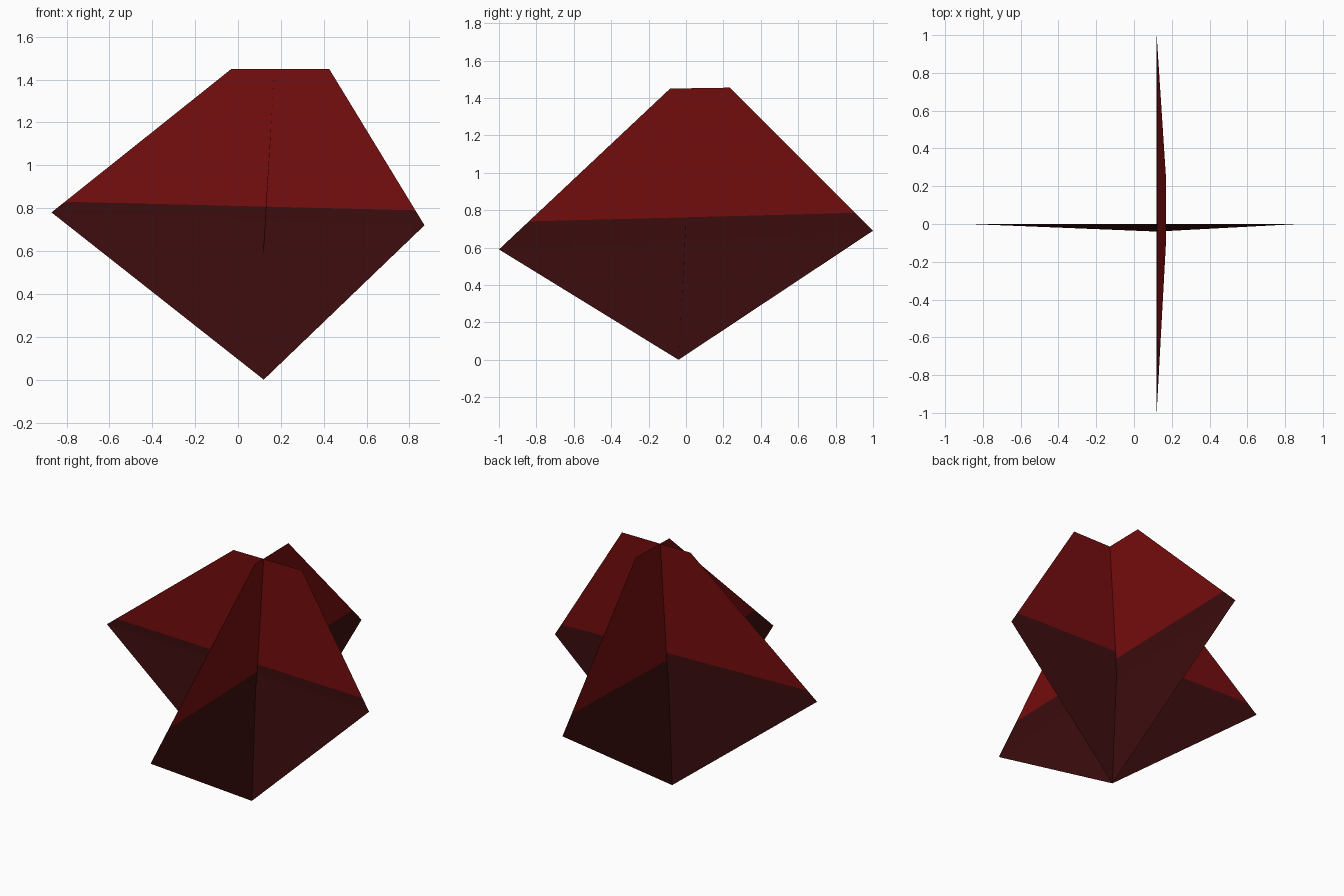
import bpy
import bmesh
from mathutils import Vector

cube = bpy.data.objects.get("Cube")
if cube:
    bpy.data.objects.remove(cube, do_unlink=True)


def make_material(name, color):
    mat = bpy.data.materials.new(name)
    mat.use_nodes = True
    mat.diffuse_color = color
    mat.node_tree.nodes["Principled BSDF"].inputs["Base Color"].default_value = color
    return mat


upper_red = make_material("deep red", (0.18, 0.004, 0.0045, 1))
lower_red = make_material("dark maroon", (0.046, 0.004, 0.0045, 1))


def make_card(name, tip, ends, tops, seam, thickness_axis):
    """Folded five-sided sheet, coloured above and below a slanted seam."""
    bm = bmesh.new()
    tip_v = bm.verts.new(tip)
    end_a, end_b = [bm.verts.new(p) for p in ends]
    top_a, top_b = [bm.verts.new(p) for p in tops]
    bm.faces.new((tip_v, end_b, end_a))
    bm.faces.new((end_a, end_b, top_b, top_a))

    # Cut the colour seam across the sheet
    start, stop = map(Vector, seam)
    normal = (stop - start).cross(Vector(thickness_axis))
    if normal.z < 0:
        normal.negate()
    bmesh.ops.bisect_plane(bm, geom=bm.verts[:] + bm.edges[:] + bm.faces[:],
                           plane_co=start, plane_no=normal)
    for face in bm.faces:
        above = (face.calc_center_median() - start).dot(normal) > 0
        face.material_index = 0 if above else 1

    mesh = bpy.data.meshes.new(name)
    bm.to_mesh(mesh)
    bm.free()
    mesh.materials.append(upper_red)
    mesh.materials.append(lower_red)
    obj = bpy.data.objects.new(name, mesh)
    bpy.context.collection.objects.link(obj)


# Both crossed sheets meet at one tip on the ground
tip = (0.12, -0.04, 0)

make_card("wide_sheet", tip,
          ends=[(-0.87, 0, 0.78), (0.87, 0, 0.72)],
          tops=[(-0.03, 0, 1.45), (0.425, 0, 1.45)],
          seam=[(-0.81, 0, 0.83), (0.82, 0, 0.79)],
          thickness_axis=(0, 1, 0))

make_card("deep_sheet", tip,
          ends=[(0.12, -1, 0.59), (0.12, 1, 0.69)],
          tops=[(0.17, -0.085, 1.45), (0.17, 0.235, 1.455)],
          seam=[(0.12, -0.83, 0.74), (0.12, 0.89, 0.785)],
          thickness_axis=(1, 0, 0))
